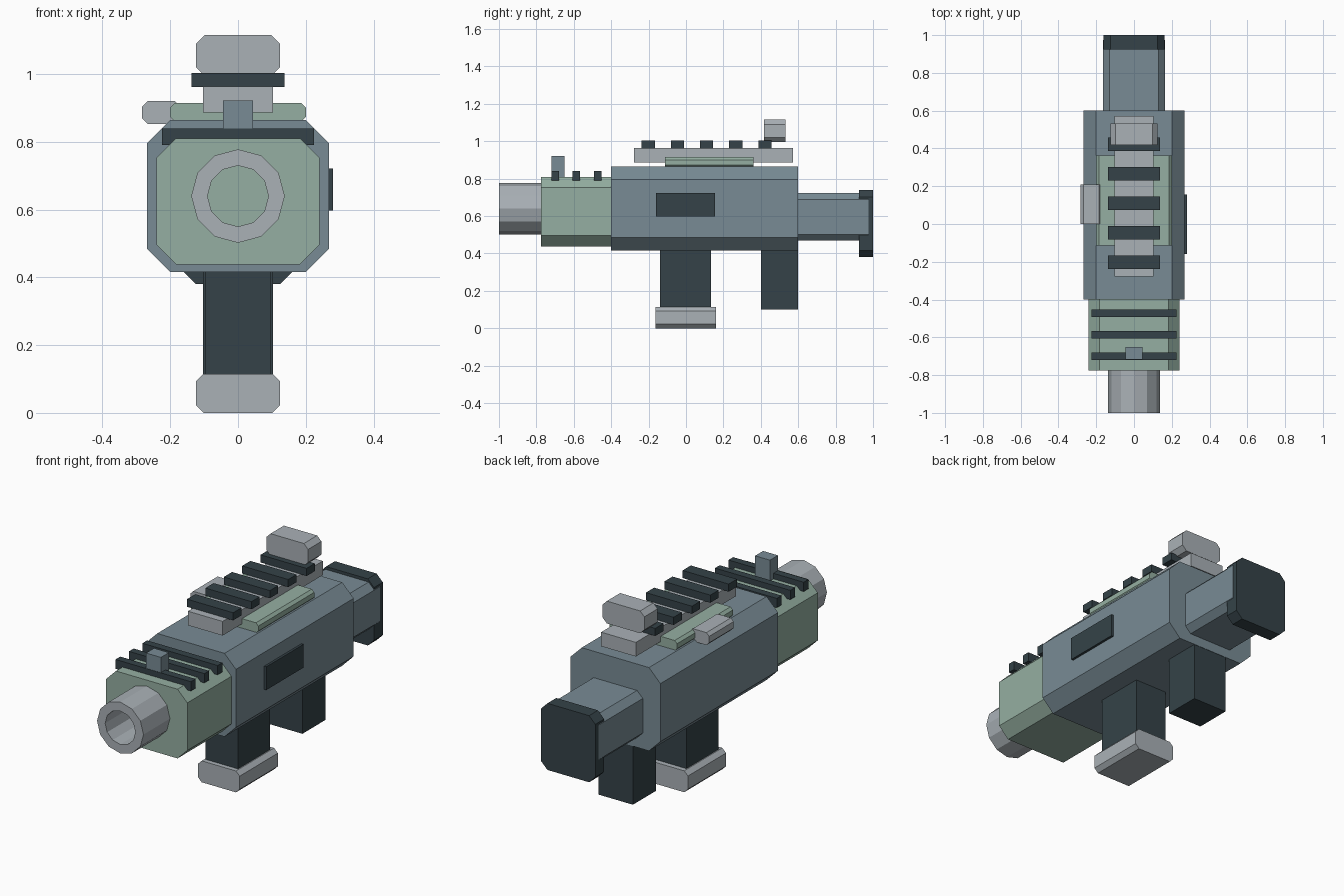
import bpy, bmesh, math

if "Cube" in bpy.data.objects:
    bpy.data.objects.remove(bpy.data.objects["Cube"])


def material(name, rgb):
    m = bpy.data.materials.new(name)
    m.diffuse_color = (*rgb, 1)
    m.use_nodes = True
    m.node_tree.nodes["Principled BSDF"].inputs["Base Color"].default_value = m.diffuse_color
    return m


STEEL = material("blue_grey", (0.19, 0.26, 0.30))
GREEN = material("sage_green", (0.30, 0.43, 0.36))
DARK = material("charcoal", (0.035, 0.055, 0.065))
LIGHT = material("light_grey", (0.40, 0.44, 0.47))


def finish(name, bm, mat):
    bmesh.ops.recalc_face_normals(bm, faces=bm.faces)
    mesh = bpy.data.meshes.new(name)
    bm.to_mesh(mesh)
    bm.free()
    mesh.materials.append(mat)
    ob = bpy.data.objects.new(name, mesh)
    bpy.context.collection.objects.link(ob)
    return ob


def block(name, mat, x, y, z, c=0.0):
    """Box given by ranges; c chamfers its four lengthwise (y) edges."""
    (x0, x1), (y0, y1), (z0, z1) = x, y, z
    if c:
        prof = [(x0 + c, z0), (x1 - c, z0), (x1, z0 + c), (x1, z1 - c),
                (x1 - c, z1), (x0 + c, z1), (x0, z1 - c), (x0, z0 + c)]
    else:
        prof = [(x0, z0), (x1, z0), (x1, z1), (x0, z1)]
    bm = bmesh.new()
    face = bm.faces.new([bm.verts.new((px, y0, pz)) for px, pz in prof])
    ext = bmesh.ops.extrude_face_region(bm, geom=[face])
    moved = [v for v in ext["geom"] if isinstance(v, bmesh.types.BMVert)]
    bmesh.ops.translate(bm, verts=moved, vec=(0, y1 - y0, 0))
    if not any(len(f.verts) == len(prof) and
               all(abs(v.co.y - y0) < 1e-6 for v in f.verts) for f in bm.faces):
        bm.faces.new([v for v in bm.verts if v not in moved])
    return finish(name, bm, mat)


def sym(w):
    return (-w, w)


def tube(name, mat, r_out, r_in, y0, y1, zc, n=12):
    """Hollow cylinder along y."""
    bm = bmesh.new()
    rings = []
    for r, y in ((r_out, y0), (r_out, y1), (r_in, y1), (r_in, y0)):
        rings.append([bm.verts.new((r * math.cos(2 * math.pi * i / n), y,
                                    zc + r * math.sin(2 * math.pi * i / n)))
                      for i in range(n)])
    for k in range(4):
        a, b = rings[k], rings[(k + 1) % 4]
        for i in range(n):
            j = (i + 1) % n
            bm.faces.new((a[i], a[j], b[j], b[i]))
    return finish(name, bm, mat)


# Main body, fore end and barrel
block("receiver", STEEL, sym(0.268), (-0.4, 0.6), (0.416, 0.864), 0.068)
block("handguard", GREEN, sym(0.241), (-0.775, -0.4), (0.438, 0.81), 0.058)
tube("barrel", LIGHT, 0.138, 0.09, -1.0, -0.77, 0.64)

# Stock
block("stock_tube", STEEL, sym(0.163), (0.6, 0.975), (0.468, 0.722), 0.034)
block("butt_plate", DARK, sym(0.161), (0.925, 1.0), (0.38, 0.738), 0.037)

# Magazine and grip
block("magazine", DARK, sym(0.097), (-0.138, 0.134), (0.1, 0.43))
block("magazine_base", LIGHT, sym(0.124), (-0.163, 0.161), (0.0, 0.115), 0.022)
block("grip", DARK, sym(0.103), (0.4, 0.598), (0.1, 0.43))

# Top cover, rail and rear sight
block("top_cover", GREEN, (-0.2, 0.2), (-0.113, 0.362), (0.86, 0.915), 0.014)
block("top_rail", LIGHT, sym(0.103), (-0.278, 0.573), (0.887, 0.963))
for i in range(5):
    yc = -0.202 + 0.156 * i
    block(f"rail_slat_{i + 1}", DARK, sym(0.137), (yc - 0.035, yc + 0.035), (0.962, 1.003))
block("rear_sight", LIGHT, sym(0.124), (0.418, 0.531), (0.995, 1.115), 0.025)

# Fore-end ribs and front sight
for i in range(3):
    yc = -0.7 + 0.114 * i
    block(f"handguard_rib_{i + 1}", DARK, sym(0.224), (yc - 0.02, yc + 0.02), (0.79, 0.84))
block("front_sight", STEEL, sym(0.044), (-0.718, -0.65), (0.80, 0.922))

# Side details
block("charging_handle", LIGHT, (-0.283, -0.17), (0.0, 0.208), (0.853, 0.92), 0.016)
block("ejection_port", DARK, (0.26, 0.281), (-0.16, 0.156), (0.597, 0.722))
